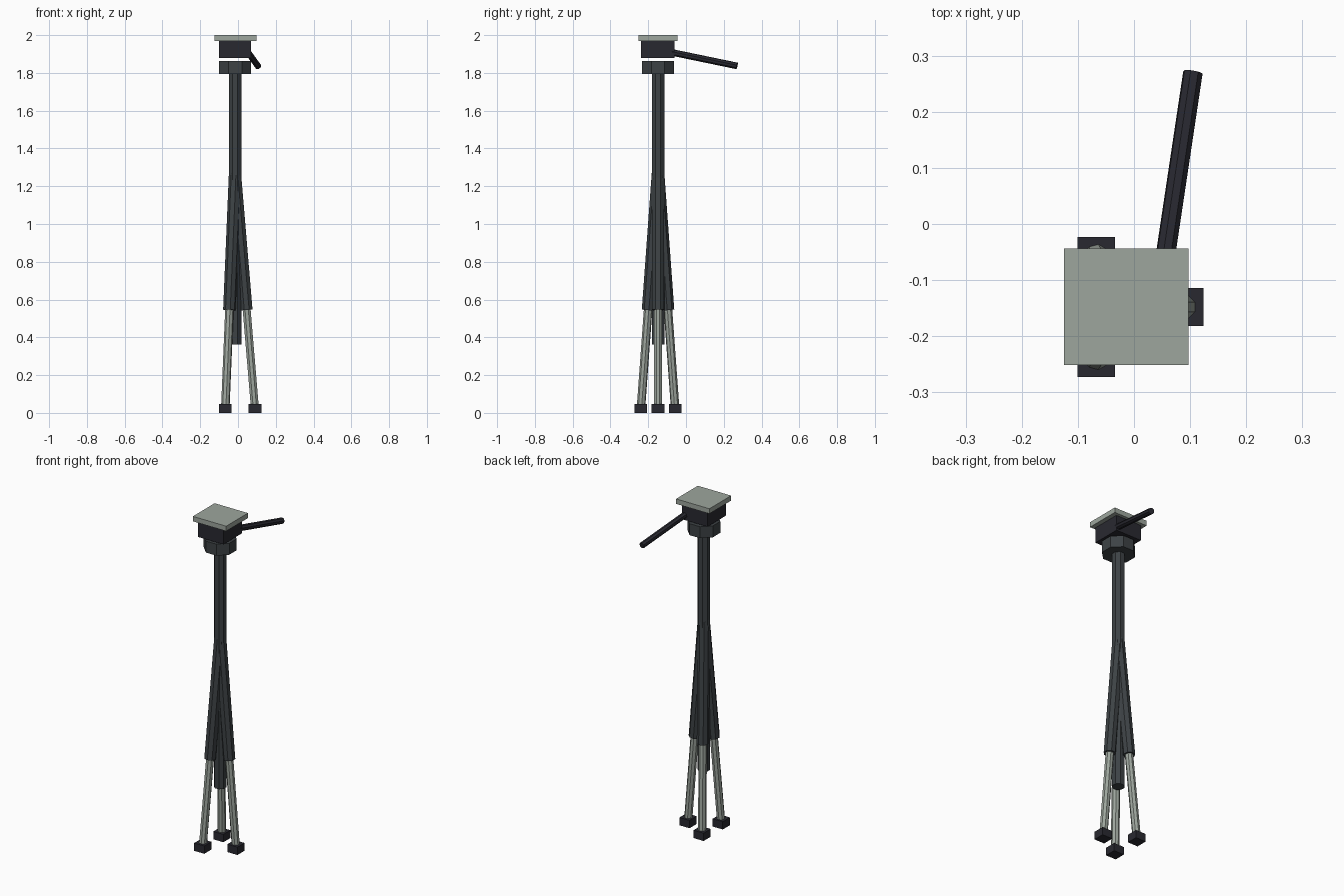
import bpy, math
from mathutils import Vector

if "Cube" in bpy.data.objects:
    bpy.data.objects.remove(bpy.data.objects["Cube"])

CX, CY = -0.015, -0.148          # axis of the stand


def material(name, rgb):
    m = bpy.data.materials.new(name)
    m.diffuse_color = (*rgb, 1)
    m.use_nodes = True
    m.node_tree.nodes["Principled BSDF"].inputs["Base Color"].default_value = m.diffuse_color
    return m


GREY = material("dark_grey", (0.047, 0.055, 0.060))
BLACK = material("near_black", (0.022, 0.022, 0.030))
METAL = material("pale_metal", (0.34, 0.38, 0.34))


def box(name, lo, hi, mat):
    lo, hi = Vector(lo), Vector(hi)
    bpy.ops.mesh.primitive_cube_add(size=1, location=(lo + hi) / 2)
    o = bpy.context.object
    o.name = name
    o.scale = hi - lo
    o.data.materials.append(mat)
    return o


def rod(name, a, b, apothem, mat, sides=8):
    """Flat-sided prism from a to b."""
    a, b = Vector(a), Vector(b)
    d = b - a
    bpy.ops.mesh.primitive_cylinder_add(
        vertices=sides, radius=apothem / math.cos(math.pi / sides), depth=d.length)
    o = bpy.context.object
    o.name = name
    for v in o.data.vertices:     # turn flats towards the axes
        x, y = v.co.x, v.co.y
        c, s = math.cos(math.pi / sides), math.sin(math.pi / sides)
        v.co.x, v.co.y = c * x - s * y, s * x + c * y
    o.rotation_mode = 'QUATERNION'
    o.rotation_quaternion = Vector((0, 0, 1)).rotation_difference(d.normalized())
    o.location = (a + b) / 2
    o.data.materials.append(mat)
    return o


# Centre column and collar
rod("centre_column", (CX, CY, 0.362), (CX, CY, 1.81), 0.033, GREY)
rod("collar", (CX, CY, 1.795), (CX, CY, 1.864), 0.085, GREY)

# Head and mounting plate
box("head", (-0.10, -0.238, 1.878), (0.07, -0.062, 1.972), BLACK)
box("mounting_plate", (-0.125, -0.251, 1.97), (0.097, -0.044, 2.0), METAL)

# Pan handle
rod("pan_handle", (0.042, -0.15, 1.924), (0.105, 0.27, 1.837), 0.0165, BLACK)

# Three splayed legs, each with sleeve, inner tube and foot
for i in range(3):
    t = i * math.tau / 3

    def at(z):
        r = 0.105 * (1.27 - z) / 1.25
        return (CX + r * math.cos(t), CY + r * math.sin(t), z)

    rod(f"leg_sleeve_{i + 1}", at(1.27), at(0.545), 0.031, GREY)
    rod(f"leg_tube_{i + 1}", at(0.62), at(0.03), 0.021, METAL)
    x, y, _ = at(0.02)
    box(f"foot_{i + 1}", (x - 0.0335, y - 0.0335, 0), (x + 0.0335, y + 0.0335, 0.047), BLACK)
